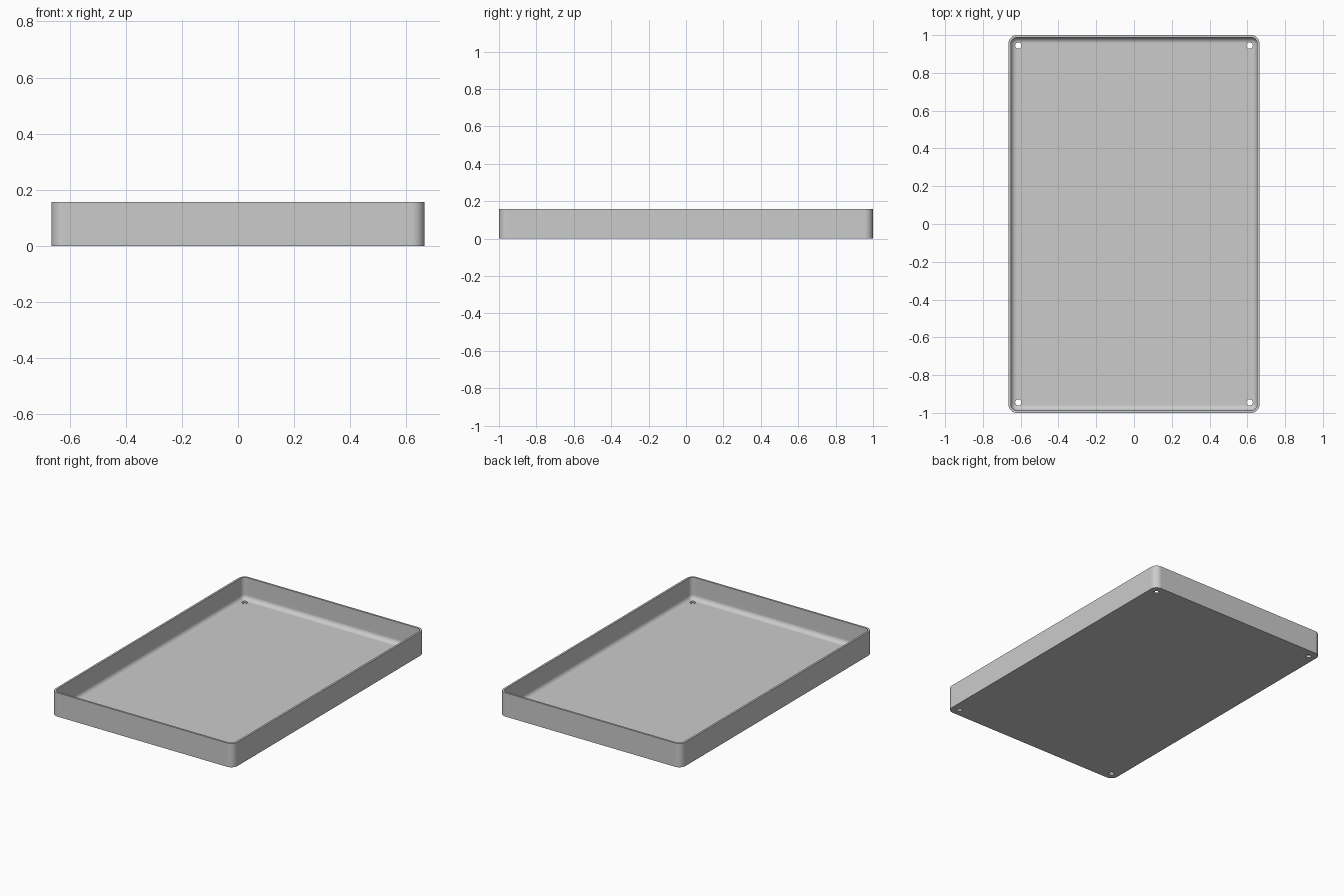
import bpy, bmesh
from math import sin, cos, pi

default = bpy.data.objects.get("Cube")
if default:
    bpy.data.objects.remove(default, do_unlink=True)

HALF_X, HALF_Y, HEIGHT = 0.665, 1.0, 0.157
WALL, FLOOR, CORNER, FILLET = 0.013, 0.013, 0.045, 0.03
HOLE_X, HOLE_Y, HOLE_R = 0.612, 0.945, 0.017
STEPS = 8

grey = bpy.data.materials.new("light grey")
grey.use_nodes = True
colour = (0.6, 0.6, 0.6, 1)
grey.diffuse_color = colour
grey.node_tree.nodes["Principled BSDF"].inputs["Base Color"].default_value = colour


def rounded_ring(bm, inset, z):
    """Rounded rectangle of vertices, offset inwards from the outer wall."""
    r = CORNER - inset
    ring = []
    for i, (sx, sy) in enumerate([(1, 1), (-1, 1), (-1, -1), (1, -1)]):
        for k in range(STEPS + 1):
            a = (i + k / STEPS) * pi / 2
            ring.append(bm.verts.new((sx * (HALF_X - CORNER) + r * cos(a),
                                      sy * (HALF_Y - CORNER) + r * sin(a), z)))
    return ring


# Wall section: outside, rim, inside, then the fillet down to the floor
section = [(0, 0), (0, HEIGHT), (WALL, HEIGHT)]
for k in range(STEPS + 1):
    a = k / STEPS * pi / 2
    section.append((WALL + FILLET * (1 - cos(a)), FLOOR + FILLET * (1 - sin(a))))

bm = bmesh.new()
rings = [rounded_ring(bm, inset, z) for inset, z in section]
for low, high in zip(rings, rings[1:]):
    for i in range(len(low)):
        j = (i + 1) % len(low)
        bm.faces.new((low[i], low[j], high[j], high[i]))
bm.faces.new(rings[0][::-1])
bm.faces.new(rings[-1])
bmesh.ops.recalc_face_normals(bm, faces=bm.faces)
mesh = bpy.data.meshes.new("tray")
bm.to_mesh(mesh)
bm.free()
mesh.materials.append(grey)
tray = bpy.data.objects.new("tray", mesh)
bpy.context.collection.objects.link(tray)

# Screw holes through the four corners of the floor
bm = bmesh.new()
for sx in (-1, 1):
    for sy in (-1, 1):
        made = bmesh.ops.create_cone(bm, cap_ends=True, segments=32, radius1=HOLE_R,
                                     radius2=HOLE_R, depth=0.12)
        bmesh.ops.translate(bm, verts=made["verts"], vec=(sx * HOLE_X, sy * HOLE_Y, 0))
cut_mesh = bpy.data.meshes.new("hole_cutter")
bm.to_mesh(cut_mesh)
bm.free()
cut_mesh.materials.append(grey)
cutter = bpy.data.objects.new("hole_cutter", cut_mesh)
cutter.hide_render = True
bpy.context.collection.objects.link(cutter)

bpy.ops.object.select_all(action='DESELECT')
tray.select_set(True)
bpy.context.view_layer.objects.active = tray
drill = tray.modifiers.new("screw_holes", 'BOOLEAN')
drill.operation = 'DIFFERENCE'
drill.solver = 'EXACT'
drill.object = cutter
bpy.ops.object.modifier_apply(modifier=drill.name)
bpy.data.objects.remove(cutter, do_unlink=True)

# Smooth curves, crisp rim, flat floor
bpy.ops.object.shade_smooth_by_angle(angle=pi / 6)
weighted = tray.modifiers.new("flat_normals", 'WEIGHTED_NORMAL')
weighted.keep_sharp = True
